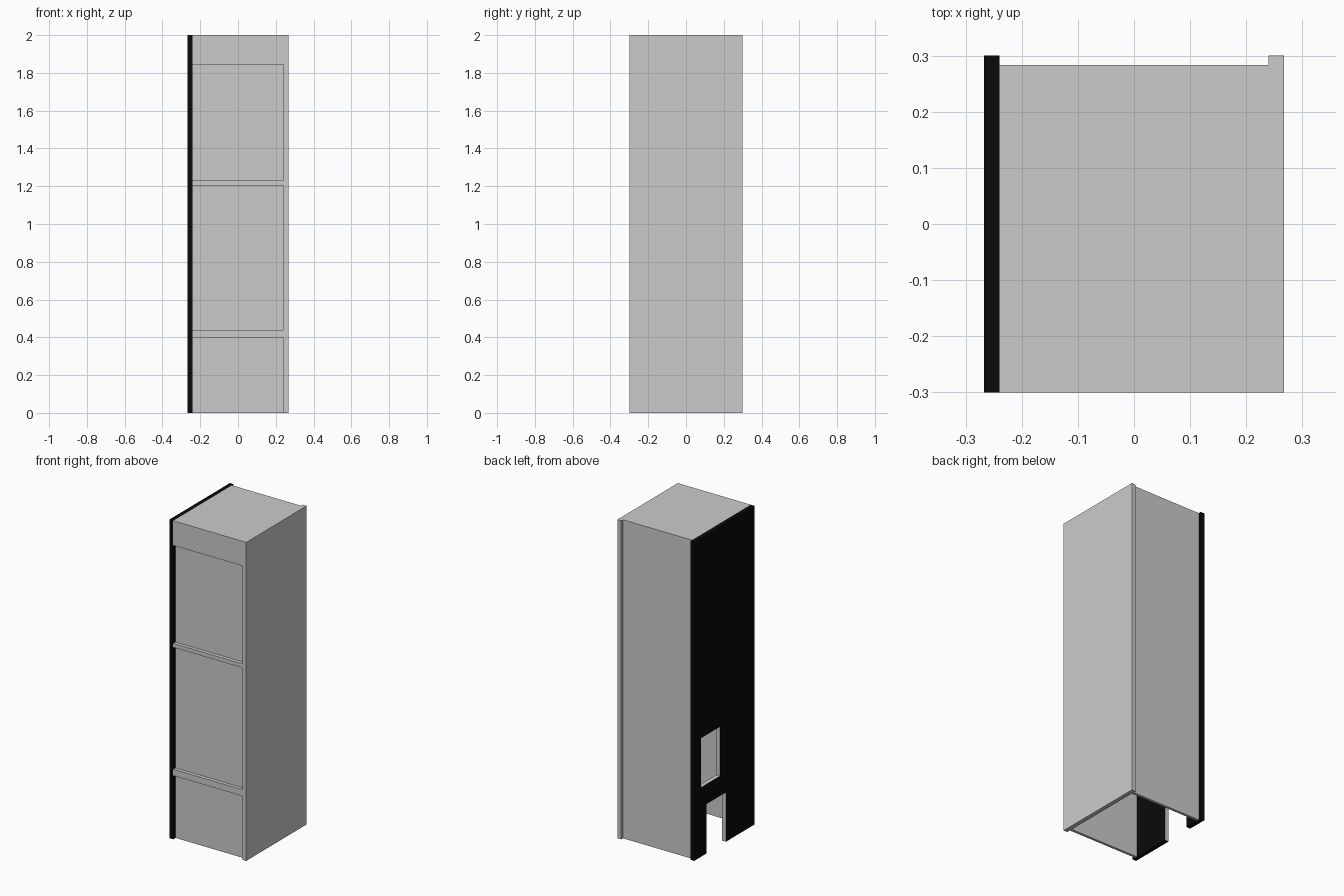
import bpy

if "Cube" in bpy.data.objects:
    bpy.data.objects.remove(bpy.data.objects["Cube"])

W, D, H = 0.267, 0.30, 2.0      # half width, half depth, height
X = 0.24                        # inner face of the side panels
RECESS = -0.277                 # front face of the recessed fronts


def box(name, x, y, z):
    """Box from min/max pairs on each axis."""
    bpy.ops.mesh.primitive_cube_add(size=1, location=[sum(r) / 2 for r in (x, y, z)])
    ob = bpy.context.object
    ob.name = name
    ob.scale = [r[1] - r[0] for r in (x, y, z)]
    bpy.ops.object.transform_apply(location=False, rotation=False, scale=True)
    return ob


def material(name, v):
    m = bpy.data.materials.new(name)
    m.diffuse_color = (v, v, v, 1)
    m.use_nodes = True
    m.node_tree.nodes["Principled BSDF"].inputs["Base Color"].default_value = m.diffuse_color
    return m


# Carcass: right side, top and recessed back
box("right_side", (X, W), (-D, D), (0, H))
box("top_panel", (-X, X), (-D, 0.283), (H - 0.027, H))
box("back_panel", (-X, X), (0.267, 0.283), (0, H - 0.027))

# Recessed fronts between the rails: plinth, lower and upper
box("front_panel", (-X, X), (RECESS, RECESS + 0.016), (0, H - 0.027))

# Rails and header flush with the front edges of the sides
for name, z0, z1 in (("lower_rail", 0.40, 0.44),
                     ("middle_rail", 1.205, 1.23),
                     ("header", 1.845, H - 0.027)):
    box(name, (-X, X), (-D, RECESS), (z0, z1))

# Dark left side with a service window and a floor notch
side = box("left_side", (-W, -X), (-D, D), (0, H))
for name, y, z in (("window_cutter", (0.043, 0.233), (0.435, 0.745)),
                   ("notch_cutter", (-0.015, 0.176), (-0.1, 0.31))):
    cutter = box(name, (-W - 0.1, -X + 0.1), y, z)
    mod = side.modifiers.new(name, 'BOOLEAN')
    mod.operation, mod.solver, mod.object = 'DIFFERENCE', 'EXACT', cutter
    bpy.context.view_layer.objects.active = side
    bpy.ops.object.modifier_apply(modifier=mod.name)
    bpy.data.objects.remove(cutter)

# Black faces, with raw grey edges inside the cut-outs
side.data.materials.clear()
side.data.materials.append(material("black_finish", 0.003))
side.data.materials.append(material("raw_edge", 0.8))
for p in side.data.polygons:
    c = side.matrix_world @ p.center
    outer = abs(p.normal.x) > 0.5 or abs(c.y) > 0.29 or c.z > 1.99 or c.z < 0.01
    p.material_index = 0 if outer else 1
